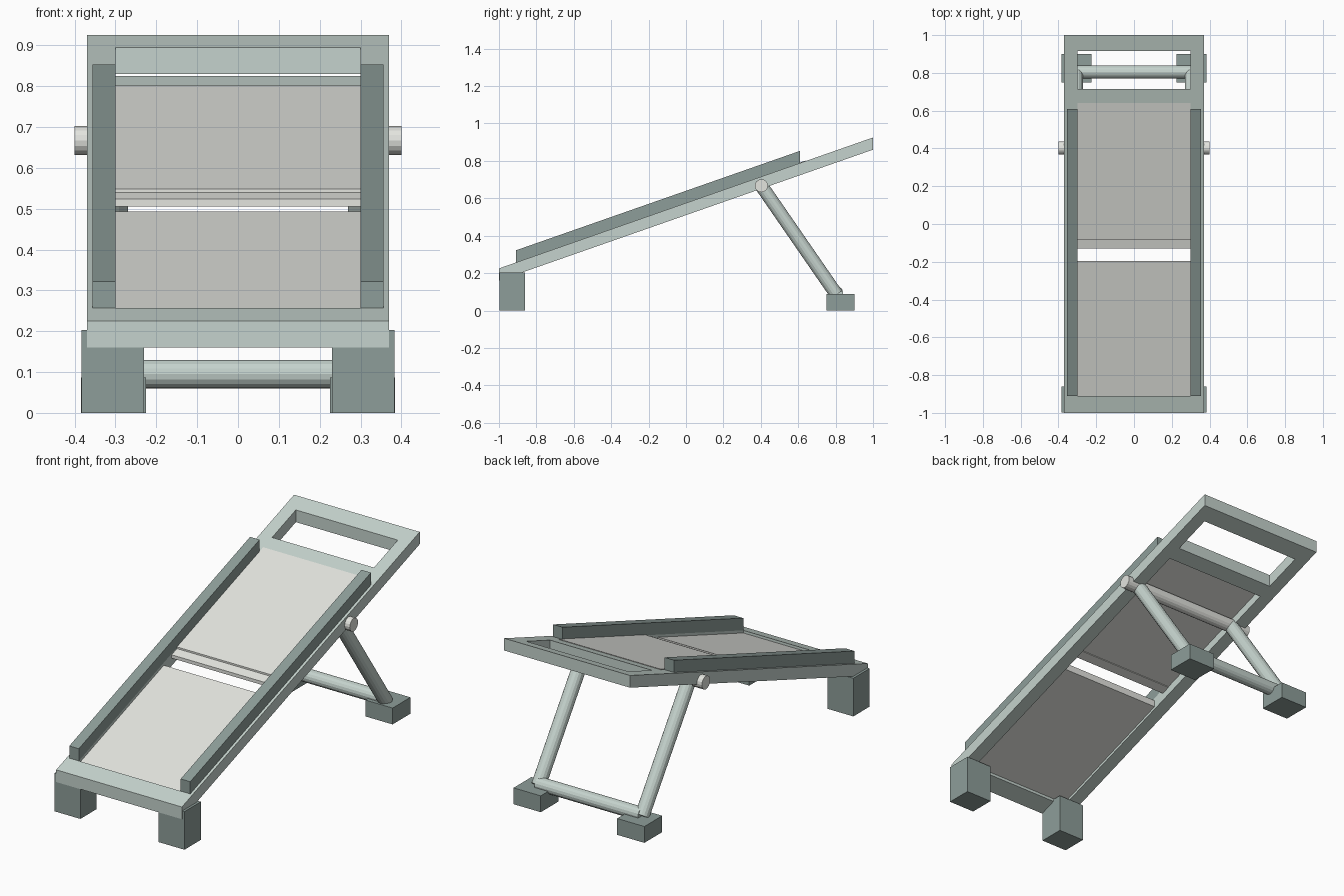
import bpy, bmesh
from mathutils import Vector

if "Cube" in bpy.data.objects:
    bpy.data.objects.remove(bpy.data.objects["Cube"])

SLOPE, MID = 0.35, 0.575  # top plane of the ramp: z = MID + SLOPE * y


def material(name, rgb):
    m = bpy.data.materials.new(name)
    m.diffuse_color = (*rgb, 1)
    m.use_nodes = True
    m.node_tree.nodes["Principled BSDF"].inputs["Base Color"].default_value = m.diffuse_color
    return m


GREEN = material("sage", (0.56, 0.65, 0.61))
DARK = material("dark_green", (0.27, 0.34, 0.32))
PALE = material("pale_grey", (0.77, 0.78, 0.74))


def finish(name, bm, mat):
    bmesh.ops.recalc_face_normals(bm, faces=bm.faces)
    me = bpy.data.meshes.new(name)
    bm.to_mesh(me)
    bm.free()
    ob = bpy.data.objects.new(name, me)
    me.materials.append(mat)
    bpy.context.collection.objects.link(ob)
    return ob


def plate(name, xs, ys, top, bottom, mat, holes=()):
    """Sloped slab with vertical ends; top and bottom are offsets from the ramp plane."""
    bm = bmesh.new()
    v = [[bm.verts.new((x, y, MID + SLOPE * y + bottom)) for y in ys] for x in xs]
    for i in range(len(xs) - 1):
        for j in range(len(ys) - 1):
            if (i, j) not in holes:
                bm.faces.new((v[i][j], v[i + 1][j], v[i + 1][j + 1], v[i][j + 1]))
    ext = bmesh.ops.extrude_face_region(bm, geom=bm.faces[:], use_keep_orig=True)
    up = [g for g in ext["geom"] if isinstance(g, bmesh.types.BMVert)]
    bmesh.ops.translate(bm, verts=up, vec=(0, 0, top - bottom))
    bmesh.ops.recalc_face_normals(bm, faces=bm.faces)
    return finish(name, bm, mat)


def block(name, x, y, z, mat):
    bm = bmesh.new()
    bmesh.ops.create_cube(bm, size=1)
    for v in bm.verts:
        v.co = [(r[0] + r[1]) / 2 + c * (r[1] - r[0]) for c, r in zip(v.co, (x, y, z))]
    return finish(name, bm, mat)


def rod(name, a, b, radius, mat, sides=16):
    a, b = Vector(a), Vector(b)
    bm = bmesh.new()
    bmesh.ops.create_cone(bm, cap_ends=True, segments=sides, radius1=radius,
                          radius2=radius, depth=(b - a).length)
    ob = finish(name, bm, mat)
    ob.location = (a + b) / 2
    ob.rotation_euler = (b - a).to_track_quat('Z', 'Y').to_euler()
    return ob


# Ramp frame with the bed opening and the handle opening
plate("ramp_frame", (-0.37, -0.30, 0.30, 0.37), (-1, -0.91, 0.64, 0.715, 0.915, 1),
      0, -0.065, GREEN, holes={(1, 1), (1, 3)})

# Bed panels and the stepped lip at the gap
inner = (-0.30, 0.30)
plate("lower_panel", inner, (-0.91, -0.195), -0.014, -0.05, PALE)
plate("upper_panel", inner, (-0.085, 0.64), 0.003, -0.02, PALE)
plate("panel_lip", inner, (-0.13, -0.085), -0.006, -0.024, PALE)

# Parts repeated on both sides
for s, side in ((-1, "left"), (1, "right")):
    plate(f"side_rail_{side}", sorted((s * 0.30, s * 0.356)), (-0.91, 0.61), 0.065, 0, DARK)
    block(f"front_foot_{side}", sorted((s * 0.23, s * 0.383)), (-0.997, -0.86), (0, 0.203), DARK)
    block(f"rear_foot_{side}", sorted((s * 0.225, s * 0.385)), (0.75, 0.90), (0, 0.087), DARK)
    rod(f"rear_leg_{side}", (s * 0.305, 0.403, 0.667), (s * 0.305, 0.805, 0.085), 0.036, GREEN)

# Pivot axle and leg crossbar
rod("pivot_axle", (-0.40, 0.403, 0.667), (0.40, 0.403, 0.667), 0.035, PALE)
rod("leg_crossbar", (-0.305, 0.805, 0.095), (0.305, 0.805, 0.095), 0.035, GREEN)
